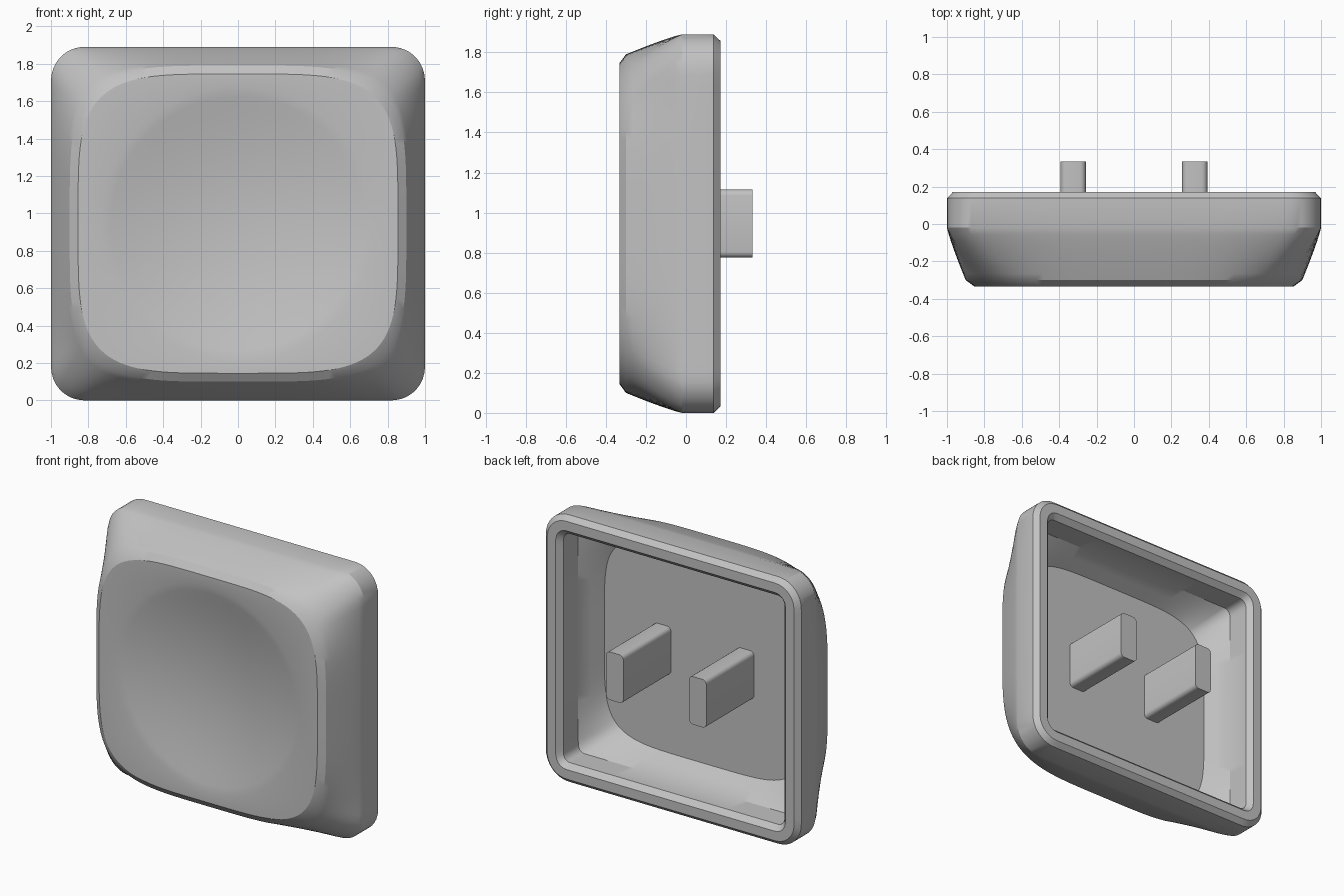
import bpy, bmesh, math

if "Cube" in bpy.data.objects:
    bpy.data.objects.remove(bpy.data.objects["Cube"], do_unlink=True)

HX, HZ = 1.0, 0.945      # half width and half height of the cap
FRONT = -0.333           # y of the front face
QUARTER = 40             # points per quarter of each ring

mat = bpy.data.materials.new("light grey plastic")
mat.use_nodes = True
grey = (0.54, 0.54, 0.54, 1)
mat.diffuse_color = grey
mat.node_tree.nodes["Principled BSDF"].inputs["Base Color"].default_value = grey


def directions():
    """Ray directions packed more closely towards the four corners."""
    for q in range(4):
        for i in range(QUARTER):
            u = 2 * i / QUARTER - 1
            a = math.pi / 4 * (1 + math.copysign(abs(u) ** 1.6, u)) + q * math.pi / 2
            yield math.cos(a), math.sin(a)


def rounded(inset, r):
    """Rounded rectangle inset from the full outline."""
    a, b = HX - inset, HZ - inset

    def outside(x, z):
        dx, dz = abs(x) - a + r, abs(z) - b + r
        return math.hypot(max(dx, 0), max(dz, 0)) + min(max(dx, dz), 0) > r

    def reach(c, s):
        lo, hi = 0, 2
        for _ in range(30):
            mid = (lo + hi) / 2
            lo, hi = (lo, mid) if outside(mid * c, mid * s) else (mid, hi)
        return lo
    return reach


def squircle(inset, n):
    """Soft square with bulging sides."""
    a, b = HX - inset, HZ - inset
    return lambda c, s: (abs(c / a) ** n + abs(s / b) ** n) ** (-1 / n)


def blend(f, g, w):
    return lambda c, s: f(c, s) * (1 - w) + g(c, s) * w


def circle(r):
    return lambda c, s: r


def finish(bm, name, angle):
    bmesh.ops.recalc_face_normals(bm, faces=bm.faces[:])
    mesh = bpy.data.meshes.new(name)
    bm.to_mesh(mesh)
    bm.free()
    mesh.materials.append(mat)
    ob = bpy.data.objects.new(name, mesh)
    bpy.context.collection.objects.link(ob)
    bpy.ops.object.select_all(action="DESELECT")
    ob.select_set(True)
    bpy.context.view_layer.objects.active = ob
    bpy.ops.object.shade_smooth_by_angle(angle=math.radians(angle))


# Inner floor, sloped and straight inner walls, chamfered rim, skirt
skirt, face = rounded(0, 0.18), squircle(0.10, 4.3)
floor, wall = squircle(0.22, 5), rounded(0.135, 0.05)
rings = [
    (-0.20, floor),
    (-0.115, blend(floor, wall, 0.5)),
    (-0.03, wall),
    (0.135, wall),
    (0.172, rounded(0.10, 0.085)),
    (0.172, rounded(0.033, 0.15)),
    (0.138, skirt),
]
# Shoulder easing from the skirt into the softer face outline
SHOULDER = 8
for i in range(SHOULDER + 1):
    t = i / SHOULDER
    rings.append((-0.02 - 0.28 * t, blend(skirt, face, t ** 1.15)))
# Chamfered edge of the face, then the round dish
rings.append((FRONT, squircle(0.145, 4.3)))
DISH, DEPTH, STEPS = 0.73, 0.095, 14
for i in range(STEPS):
    t = 1 - i / STEPS
    rings.append((FRONT + DEPTH * (1 - t * t) ** 1.1, circle(DISH * t)))

bm = bmesh.new()
loops = []
for y, reach in rings:
    loops.append([bm.verts.new((c * reach(c, s), y, HZ + s * reach(c, s)))
                  for c, s in directions()])
for p, q in zip(loops, loops[1:]):
    for i in range(len(p)):
        j = (i + 1) % len(p)
        bm.faces.new((p[i], p[j], q[j], q[i]))
bm.faces.new(loops[0])
centre = bm.verts.new((0, FRONT + DEPTH, HZ))
last = loops[-1]
for i in range(len(last)):
    bm.faces.new((last[i], last[(i + 1) % len(last)], centre))
finish(bm, "cap_shell", 28)

# Two mounting prongs at the back
for side, name in ((-1, "right_prong"), (1, "left_prong")):
    bm = bmesh.new()
    bmesh.ops.create_cube(bm, size=1)
    for v in bm.verts:
        v.co = (side * 0.325 + v.co.x * 0.135, 0.065 + v.co.y * 0.536, HZ + v.co.z * 0.34)
    along = [e for e in bm.edges if abs(e.verts[0].co.y - e.verts[1].co.y) > 0.1]
    bmesh.ops.bevel(bm, geom=along, offset=0.03, segments=4, profile=0.5, affect="EDGES")
    finish(bm, name, 35)
